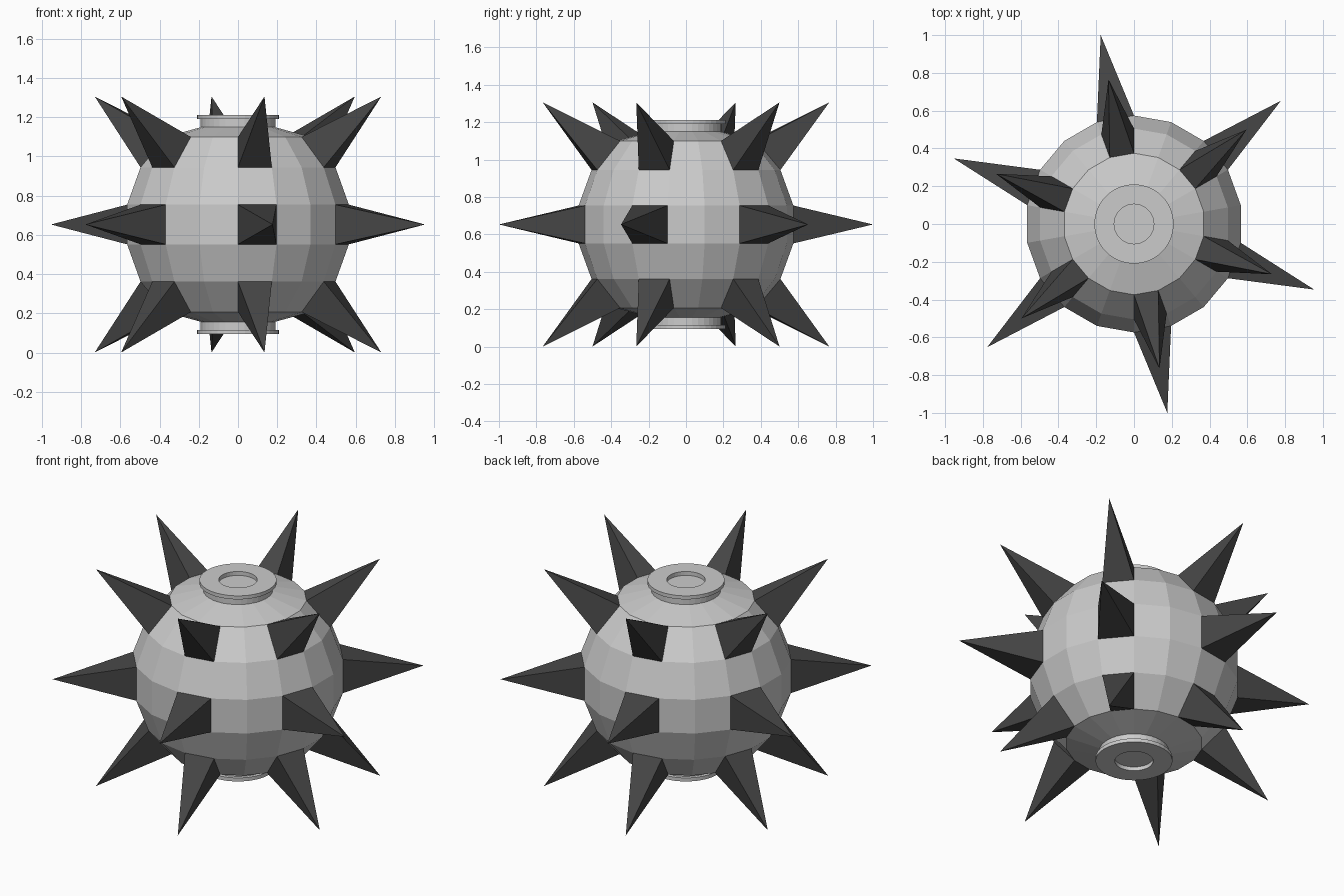
import bpy, bmesh
from math import radians, cos, sin

if "Cube" in bpy.data.objects:
    bpy.data.objects.remove(bpy.data.objects["Cube"])

CZ = 0.653        # height of the centre
R = 0.583         # body sphere radius
TIP = 1.0154      # spike tip radius
SEG = 18          # body sides, 20 degrees each


def sph(r, az, lat):
    a, l = radians(az), radians(lat)
    return (r * cos(l) * cos(a), r * cos(l) * sin(a), CZ + r * sin(l))


def finish(bm, name, color=None):
    me = bpy.data.meshes.new(name)
    bm.to_mesh(me)
    bm.free()
    ob = bpy.data.objects.new(name, me)
    bpy.context.collection.objects.link(ob)
    if color:
        mat = bpy.data.materials.new(name + "_colour")
        mat.diffuse_color = color
        mat.use_nodes = True
        mat.node_tree.nodes["Principled BSDF"].inputs["Base Color"].default_value = mat.diffuse_color
        me.materials.append(mat)
    return ob


def lathe(name, profile, seg, start, cap_start, cap_end):
    bm = bmesh.new()
    rings = [[bm.verts.new((r * cos(radians(start + 360 * i / seg)),
                            r * sin(radians(start + 360 * i / seg)), CZ + z))
              for i in range(seg)] for r, z in profile]
    for a, b in zip(rings, rings[1:]):
        for i in range(seg):
            j = (i + 1) % seg
            bm.faces.new((a[i], a[j], b[j], b[i]))
    if cap_start:
        bm.faces.new(rings[0])
    if cap_end:
        bm.faces.new(rings[-1])
    bmesh.ops.recalc_face_normals(bm, faces=bm.faces)
    return finish(bm, name)


# faceted ball body with flattened poles
half = [(R * cos(radians(l)), R * sin(radians(l))) for l in (10, 30, 50)] + [(0.19, 0.497)]
lathe("body", [(r, -z) for r, z in reversed(half)] + half, SEG, 90, True, True)

# flanged port with a shallow recess at each pole
port = [(0.19, 0.495), (0.19, 0.537), (0.21, 0.537), (0.21, 0.5585),
        (0.105, 0.5585), (0.105, 0.535)]
for name, s in (("top_port", 1), ("bottom_port", -1)):
    ob = lathe(name, [(r, s * z) for r, z in port], 36, 90, False, True)
    # outward normals: the flange face must point away from the centre
    flange = max(ob.data.polygons, key=lambda p: s * p.center.z if len(p.vertices) == 4 else -9)
    if flange.normal.z * s < 0:
        ob.data.flip_normals()

# three rows of six spikes, each growing from one body facet
bm = bmesh.new()
for lat in (-40, 0, 40):
    for k in range(6):
        az = -80 + 60 * k
        base = [bm.verts.new(sph(R, az + da, lat + dl))
                for da, dl in ((-10, -10), (10, -10), (10, 10), (-10, 10))]
        tip = bm.verts.new(sph(TIP, az, lat))
        for i in range(4):
            bm.faces.new((base[i], base[(i + 1) % 4], tip))
finish(bm, "spikes", (0.06, 0.06, 0.06, 1))
